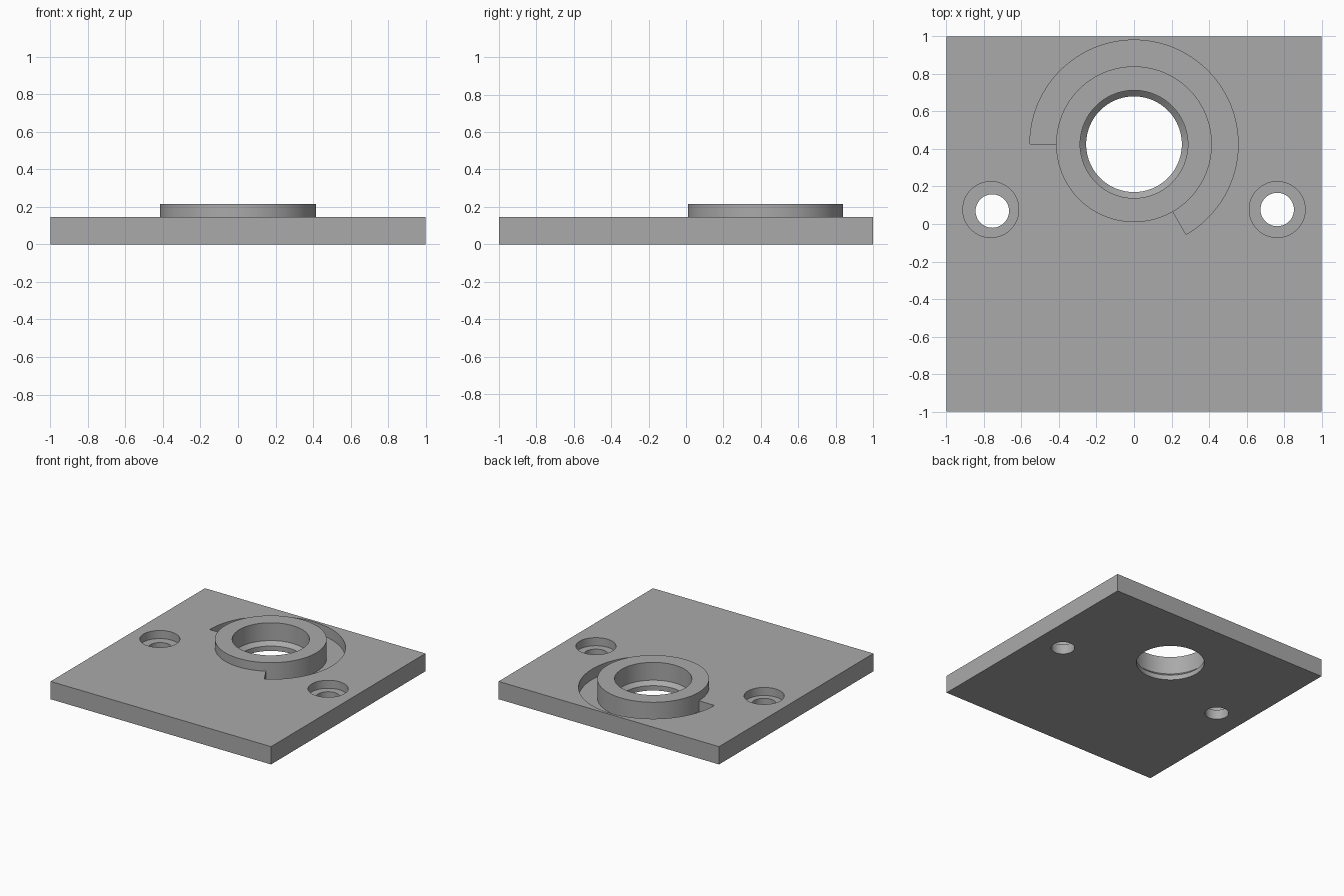
import bpy, bmesh, math

if "Cube" in bpy.data.objects:
    bpy.data.objects.remove(bpy.data.objects["Cube"])

mat = bpy.data.materials.new("plain_grey")
mat.diffuse_color = (0.40, 0.40, 0.40, 1)
mat.use_nodes = True
mat.node_tree.nodes["Principled BSDF"].inputs["Base Color"].default_value = mat.diffuse_color
CY = 0.425          # centre of the collar in y
TOP = 0.146         # plate top
N = 96


def obj_from(bm, name):
    bmesh.ops.recalc_face_normals(bm, faces=bm.faces)
    me = bpy.data.meshes.new(name)
    bm.to_mesh(me)
    bm.free()
    me.materials.append(mat)
    ob = bpy.data.objects.new(name, me)
    bpy.context.collection.objects.link(ob)
    return ob


def lathe(name, profile, x, y):
    """Closed solid of revolution from (radius, z) points."""
    bm = bmesh.new()
    rings = [[bm.verts.new((x + r * math.cos(2 * math.pi * i / N),
                            y + r * math.sin(2 * math.pi * i / N), z))
              for i in range(N)] for r, z in profile]
    for a, b in zip(rings, rings[1:]):
        for i in range(N):
            j = (i + 1) % N
            bm.faces.new((a[i], a[j], b[j], b[i]))
    bm.faces.new(rings[0])
    bm.faces.new(rings[-1])
    return obj_from(bm, name)


def sector(name, r0, r1, a0, a1, z0, z1, steps=72):
    """Arc-shaped block between two radii and two angles."""
    bm = bmesh.new()
    angles = [math.radians(a0 + (a1 - a0) * i / steps) for i in range(steps + 1)]
    pts = [(r1, a) for a in angles] + [(r0, a) for a in reversed(angles)]
    face = bm.faces.new([bm.verts.new((r * math.cos(a), CY + r * math.sin(a), z0))
                         for r, a in pts])
    ext = bmesh.ops.extrude_face_region(bm, geom=[face])
    bmesh.ops.translate(bm, vec=(0, 0, z1 - z0),
                        verts=[v for v in ext["geom"] if isinstance(v, bmesh.types.BMVert)])
    return obj_from(bm, name)


def boolean(target, other, op):
    m = target.modifiers.new(op, "BOOLEAN")
    m.operation, m.object, m.solver = op, other, "EXACT"
    bpy.context.view_layer.objects.active = target
    bpy.ops.object.modifier_apply(modifier=m.name)
    bpy.data.objects.remove(other)


# Square base plate
bm = bmesh.new()
bmesh.ops.create_cube(bm, size=1)
bmesh.ops.scale(bm, vec=(2, 2, TOP), verts=bm.verts)
bmesh.ops.translate(bm, vec=(0, 0, TOP / 2), verts=bm.verts)
plate = obj_from(bm, "mounting_plate")

# Relief groove around the collar, then the raised collar itself
boolean(plate, sector("groove_cutter", 0.35, 0.555, -60, 180, 0.06, 0.3), "DIFFERENCE")
boolean(plate, lathe("collar", [(0.415, 0.03), (0.415, 0.216)], 0, CY), "UNION")

# Stepped bore through the collar
boolean(plate, lathe("bore_cutter", [(0.255, -0.1), (0.255, 0.04), (0.287, 0.07),
                                     (0.287, 0.4)], 0, CY), "DIFFERENCE")

# Counterbored screw holes; the left through hole sits slightly off centre
for x, dx, dy in ((-0.763, 0.008, -0.008), (0.763, 0, 0)):
    boolean(plate, lathe("counterbore_cutter", [(0.149, 0.08), (0.149, 0.3)], x, 0.077), "DIFFERENCE")
    boolean(plate, lathe("screw_cutter", [(0.089, -0.1), (0.089, 0.3)], x + dx, 0.077 + dy), "DIFFERENCE")

bpy.ops.object.select_all(action="DESELECT")
plate.select_set(True)
bpy.context.view_layer.objects.active = plate
bpy.ops.object.shade_smooth_by_angle(angle=math.radians(30))
